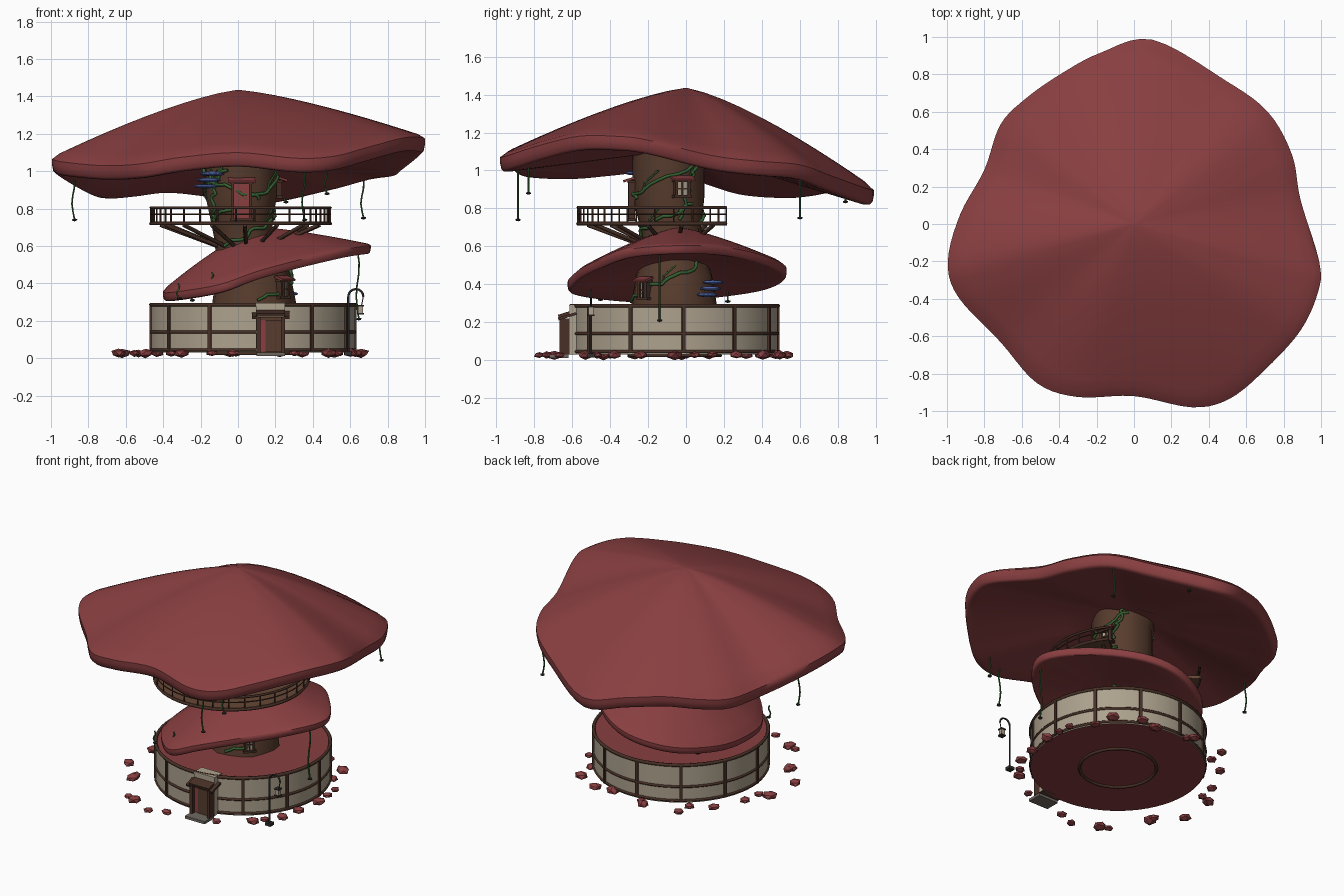
import bpy, bmesh, math, random
from math import sin, cos, radians, pi
from mathutils import Vector, Matrix

random.seed(4)
if "Cube" in bpy.data.objects:
    bpy.data.objects.remove(bpy.data.objects["Cube"])


def material(name, rgb):
    m = bpy.data.materials.new(name)
    m.use_nodes = True
    m.diffuse_color = (*rgb, 1)
    m.node_tree.nodes["Principled BSDF"].inputs["Base Color"].default_value = (*rgb, 1)
    return m


RED = material("cap red", (.25, .049, .052))
BARK = material("bark brown", (.095, .044, .026))
WOOD = material("beam brown", (.065, .03, .02))
DECK = material("deck brown", (.13, .063, .037))
CREAM = material("plaster cream", (.42, .36, .27))
GREEN = material("vine green", (.035, .12, .032))
BLUE = material("shelf blue", (.1, .17, .5))
IRON = material("dark iron", (.03, .028, .025))
STONE = material("step stone", (.16, .14, .12))


def add_mesh(name, bm, mats, smooth=None):
    me = bpy.data.meshes.new(name)
    bmesh.ops.recalc_face_normals(bm, faces=bm.faces)
    bm.to_mesh(me)
    bm.free()
    for m in mats:
        me.materials.append(m)
    if smooth:
        me.shade_smooth()
        me.set_sharp_from_angle(angle=radians(smooth))
    ob = bpy.data.objects.new(name, me)
    bpy.context.collection.objects.link(ob)
    return ob


def box(name, loc, size, mat, rz=0, rx=0):
    bm = bmesh.new()
    bmesh.ops.create_cube(bm, size=1, matrix=Matrix.Diagonal((*size, 1)))
    ob = add_mesh(name, bm, [mat])
    ob.matrix_world = (Matrix.Translation(loc) @ Matrix.Rotation(rz, 4, 'Z')
                       @ Matrix.Rotation(rx, 4, 'X'))
    return ob


def tube(name, pts, r, mat, closed=False):
    cu = bpy.data.curves.new(name, 'CURVE')
    cu.dimensions = '3D'
    cu.bevel_depth, cu.bevel_resolution, cu.use_fill_caps = r, 1, True
    sp = cu.splines.new('POLY')
    sp.points.add(len(pts) - 1)
    for p, q in zip(sp.points, pts):
        p.co = (*q, 1)
    sp.use_cyclic_u = closed
    cu.materials.append(mat)
    ob = bpy.data.objects.new(name, cu)
    bpy.context.collection.objects.link(ob)
    return ob


def around(c, r, deg, z):
    return Vector((c[0] + r * cos(radians(deg)), c[1] + r * sin(radians(deg)), z))


def loft(rings):
    bm = bmesh.new()
    loops = [[bm.verts.new(p) for p in ring] for ring in rings]
    n = len(loops[0])
    for a, b in zip(loops, loops[1:]):
        for i in range(n):
            bm.faces.new((a[i], a[(i + 1) % n], b[(i + 1) % n], b[i]))
    bm.faces.new(loops[0])
    bm.faces.new(loops[-1])
    return bm


def closed_spline(pts, steps):
    out, n = [], len(pts)
    for i in range(n):
        a, b, c, d = (Vector(pts[(i + k) % n]) for k in (-1, 0, 1, 2))
        for s in range(steps):
            t = s / steps
            out.append(.5 * (2 * b + (c - a) * t + (2 * a - 5 * b + 4 * c - d) * t * t
                             + (3 * b - 3 * c + d - a) * t ** 3))
    return out


# Wavy mushroom cap: domed top, thick squared lip, shallow hollow underside
def mushroom_cap(name, rim, apex, thick, hollow):
    apex, rings = Vector(apex), []
    edge = closed_spline(rim, 5)

    def ring(t, height):
        rings.append([Vector((*(apex.xy + (p.xy - apex.xy) * t), height(p.z))) for p in edge])
    for t in (.01, .1, .2, .3, .4, .5, .6, .7, .8, .9, .96):
        ring(t, lambda z: z + (apex.z - z) * (1 - t ** 1.33))
    for t, d in ((.985, 0), (1, .12), (1, .45), (.993, .85), (.98, 1), (.95, 1)):
        ring(t, lambda z: z - d * thick)
    for t in (.8, .6, .4, .2):
        ring(t, lambda z: z - thick + (hollow - z + thick) * (.95 - t))
    add_mesh(name, loft(rings), [RED], 50)


mushroom_cap("upper_cap", [
    (.1, .985, .905), (.485, .77, .98), (.715, .6, 1.04), (.845, .37, 1.06), (.89, .13, 1.09),
    (.99, -.2, 1.17), (.985, -.36, 1.19), (.89, -.57, 1.19), (.7, -.78, 1.14), (.51, -.935, 1.09),
    (.31, -.98, 1.08), (0, -.92, 1.11), (-.3, -.925, 1.085), (-.52, -.85, 1.05),
    (-.715, -.63, 1.04), (-.94, -.39, 1.06), (-.995, -.2, 1.075), (-.93, .05, 1.03),
    (-.8, .29, .96), (-.715, .53, .94), (-.58, .67, .95), (-.395, .8, .97), (-.18, .915, .95)],
    (0, 0, 1.435), .085, 1.12)
mushroom_cap("lower_cap", [
    (.71, -.05, .61), (.54, .22, .6), (.3, .46, .54), (.06, .53, .48), (-.2, .42, .42),
    (-.37, .16, .38), (-.4, -.12, .36), (-.34, -.35, .36), (-.1, -.61, .4), (.1, -.58, .47),
    (.32, -.47, .53), (.58, -.3, .59)], (.13, -.04, .7), .05, .52)

# Leaning trunk, given as height, centre and radius
TRUNK = [(.05, .08, -.06, .25), (.3, .085, -.06, .225), (.45, .08, -.06, .2),
         (.62, .03, -.07, .155), (.72, .02, -.08, .165), (.86, .015, -.09, .19),
         (1.02, .015, -.09, .19), (1.2, .01, -.07, .21)]


def on_trunk(deg, z, out=0):
    for a, b in zip(TRUNK, TRUNK[1:]):
        if z <= b[0]:
            k = (z - a[0]) / (b[0] - a[0])
            x, y, r = (a[i] + (b[i] - a[i]) * k for i in (1, 2, 3))
            return around((x, y), r + out, deg, z)


rings = [[around((x, y), r * (1 + .03 * sin(i * 2.5)), i * 20, z) for i in range(18)]
         for z, x, y, r in TRUNK]
add_mesh("trunk", loft(rings), [BARK], 40)

# Round ground floor with plaster wall, red roof and red underside
HALL, HR = (.08, -.06), .545
rings = [[around(HALL, HR, i * 6, z) for i in range(60)] for z in (.03, .285)]
hall = add_mesh("round_hall", loft(rings), [CREAM, RED], 40)
for p in hall.data.polygons:
    p.material_index = int(abs(p.normal.z) > .5)
for name, z, r in (("base", .045, .009), ("middle", .14, .009), ("top", .287, .011)):
    tube(name + "_beam_ring", [around(HALL, HR, i * 6, z) for i in range(60)], r, WOOD, True)
for i in range(12):
    a = i * 30 - 85
    box("wall_post", around(HALL, HR, a, .163), (.02, .02, .25), WOOD, radians(a))
tube("trunk_base_ring", [around(HALL, .24, i * 10, .025) for i in range(36)], .01, WOOD, True)

# Entrance porch
DX, DY = .175, -.61
box("porch_wall", (DX, DY + .035, .164), (.155, .08, .262), CREAM)
box("porch_back", (DX, DY + .01, .125), (.14, .07, .19), BARK)
for s in (-1, 1):
    box("porch_post", (DX + s * .066, DY - .02, .125), (.022, .075, .19), WOOD)
    box("awning_wing", (DX + s * .085, DY - .015, .232), (.03, .1, .014), WOOD, 0, .3)
box("front_door", (DX - .042, DY - .028, .12), (.032, .008, .17), RED)
box("door_plank", (DX + .015, DY - .03, .12), (.084, .012, .17), BARK)
box("awning", (DX, DY - .01, .247), (.15, .11, .018), WOOD, 0, .3)
box("door_step", (DX, DY - .06, .022), (.15, .1, .018), STONE)

# Balcony: open at the back, on braces
BC, BR = (.014, -.09), .48
sweep = [39 - i * 6 for i in range(44)]
deck = bmesh.new()
section = []
for a in sweep:
    section.append([deck.verts.new(around(BC, r, a, z))
                    for r, z in ((.13, .712), (BR, .712), (BR, .732), (.13, .732))])
for p, q in zip(section, section[1:]):
    for k in range(4):
        deck.faces.new((p[k], p[(k + 1) % 4], q[(k + 1) % 4], q[k]))
deck.faces.new(section[0])
deck.faces.new(section[-1])
add_mesh("balcony_deck", deck, [DECK], 40)
for z, r in ((.805, .008), (.77, .004), (.72, .01)):
    tube("balcony_rail", [around(BC, BR, a, z) for a in sweep], r, WOOD)
for a in sweep[::2]:
    tube("baluster", [around(BC, BR, a, .72), around(BC, BR, a, .805)], .005, WOOD)
for a in sweep[1::4]:
    tube("balcony_brace", [around(BC, .43, a, .712), on_trunk(a, .6, -.01)], .011, WOOD)


# Framed openings on the trunk
def opening(name, deg, z, w, h, pane):
    turn = radians(deg + 90)

    def part(label, across, out, up, size, mat, tilt=0):
        side = Vector((cos(turn), sin(turn), 0)) * across
        box(name + label, on_trunk(deg, z, out) + side + Vector((0, 0, up)), size, mat, turn, tilt)
    part("_pane", 0, .008, 0, (w, .02, h), pane)
    for s in (-1, 1):
        part("_jamb", s * w / 2, .012, 0, (.014, .035, h), WOOD)
        part("_sill", 0, .012, s * h / 2, (w + .03, .04, .014), WOOD)
    part("_hood", 0, .025, h / 2 + .012, (w + .05, .06, .012), RED, .3)
    if pane == CREAM:
        part("_bar", 0, .02, 0, (.008, .01, h), WOOD)
        part("_crossbar", 0, .02, 0, (w, .01, .008), WOOD)


opening("balcony_door", -89, .84, .095, .2, RED)
opening("upper_window", 20, .905, .07, .085, CREAM)
opening("lower_window", -45, .37, .05, .09, CREAM)

# Shelf fungi
for deg, base, size in ((-140, .92, .068), (50, .345, .055)):
    for i in range(3):
        bm = bmesh.new()
        bmesh.ops.create_uvsphere(bm, u_segments=14, v_segments=8, radius=1)
        ob = add_mesh("shelf_fungus", bm, [BLUE], 40)
        ob.location = on_trunk(deg + (i - 1) * 7, base + i * .033, .035)
        ob.scale = (size, size, .012)

# Climbing vines with offshoots
for a0, a1, z0, z1 in ((-85, 50, .31, .52), (-130, 40, .6, .82), (-150, 60, .74, 1.06),
                       (-60, -200, .85, 1.03), (60, 250, .72, 1.0),
                       (-150, -120, .72, 1.08), (15, 50, .74, 1.08)):
    path = []
    for i in range(25):
        t = i / 24
        path.append(on_trunk(a0 + (a1 - a0) * t + 4 * sin(i * 1.3),
                             z0 + (z1 - z0) * t + .012 * sin(i * .9), .008))
    tube("climbing_vine", path, .009, GREEN)
    tube("vine_offshoot", [path[12], path[13] + Vector((0, 0, .03)),
                           path[15] + Vector((0, 0, .05))], .005, GREEN)

# Hanging tendrils with a small bud at the tip
for x, y, top, low in ((-.88, .03, 1.0, .74), (.665, .6, .98, .75), (.35, -.885, 1.02, .74),
                       (.47, -.83, 1.03, .88), (.25, .84, .93, .835), (.64, -.14, .57, .21),
                       (-.32, -.45, .4, .32), (-.14, -.5, .46, .38), (-.25, .22, .4, .31)):
    path = [(x + .008 * sin(i * 1.2), y, top + (low - top) * i / 6) for i in range(7)]
    tube("hanging_tendril", path, .005, GREEN)
    bm = bmesh.new()
    bmesh.ops.create_icosphere(bm, subdivisions=1, radius=.016)
    bud = add_mesh("tendril_bud", bm, [IRON])
    bud.location, bud.scale = path[-1], (1, 1, .5)

# Lamp post with a hooked arm and lantern
LX, LY = .6, -.5
hook = [(LX + .03 - .04 * cos(t * pi / 8), LY, .33 + .04 * sin(t * pi / 8)) for t in range(9)]
tube("lamp_post", [(LX - .01, LY, .02), (LX - .01, LY, .33)] + hook, .006, IRON)
tube("lamp_chain", [hook[-1], (LX + .06, LY, .28)], .003, IRON)
box("lantern_glass", (LX + .055, LY, .26), (.026, .026, .036), CREAM)
for z in (.238, .282):
    box("lantern_plate", (LX + .055, LY, z), (.036, .036, .008), IRON)
box("lamp_foot", (LX - .01, LY, .025), (.04, .04, .02), IRON)

# Faceted stones scattered round the hall, leaving the door step clear
for i in range(27):
    a = -62 + i * 330 / 26 + random.uniform(-6, 6)
    bm = bmesh.new()
    bmesh.ops.create_icosphere(bm, subdivisions=1, radius=random.uniform(.028, .042))
    for v in bm.verts:
        v.co *= random.uniform(.85, 1.15)
    rock = add_mesh("ground_stone", bm, [RED])
    rock.location = around((.04, -.1), random.uniform(.6, .7), a, .028)
    rock.scale = (1.1, 1, .6)
    rock.rotation_euler.z = a
